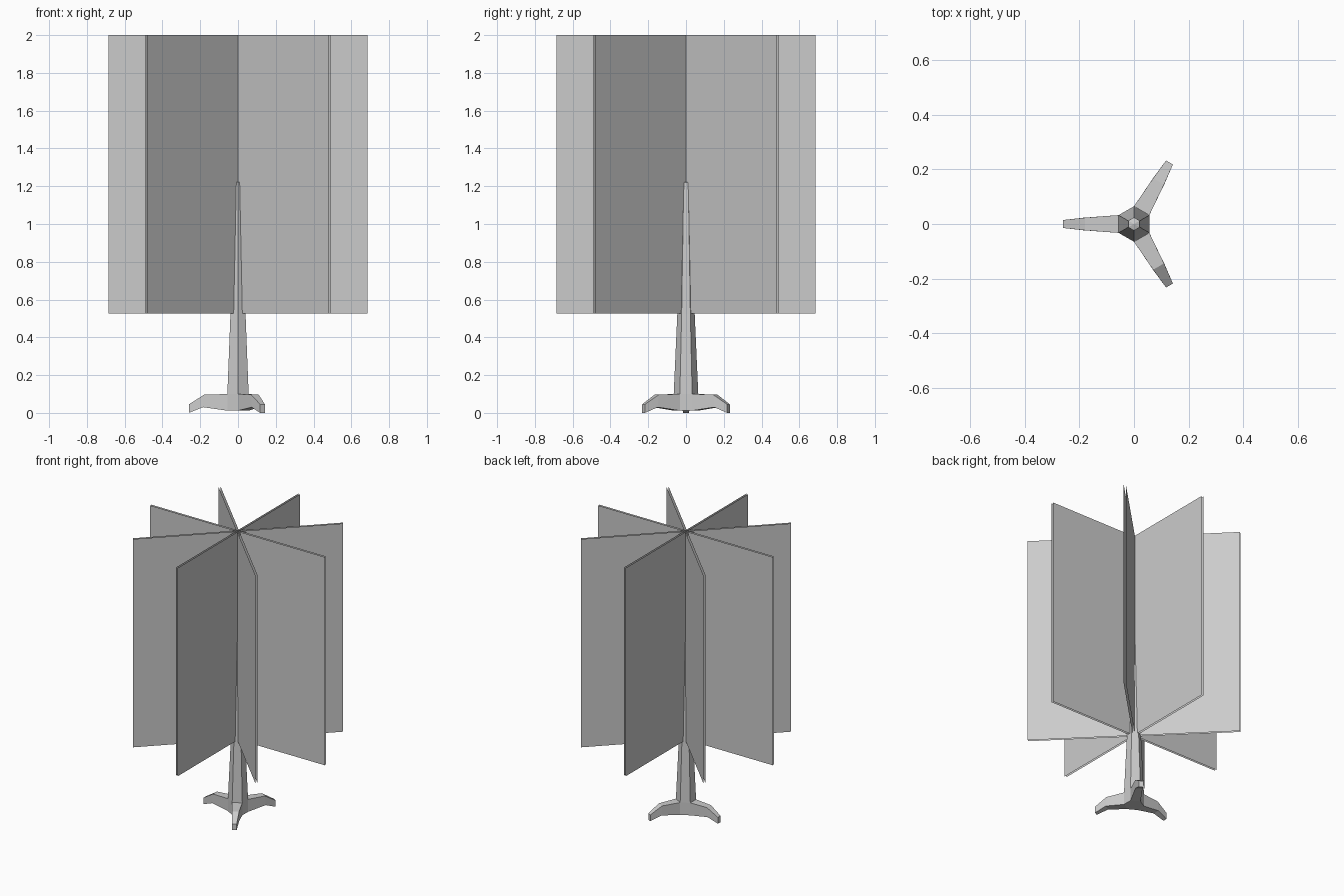
import bpy
from math import cos, sin, pi, radians

if "Cube" in bpy.data.objects:
    bpy.data.objects.remove(bpy.data.objects["Cube"])

def make(name, verts, faces):
    me = bpy.data.meshes.new(name)
    me.from_pydata(verts, [], faces)
    me.update()
    ob = bpy.data.objects.new(name, me)
    bpy.context.collection.objects.link(ob)
    return ob

# Trunk with three spreading roots: hexagonal rings, roots leave alternate sides
RINGS = [(0.012, 0.065), (0.10, 0.065), (0.525, 0.046), (1.22, 0.024)]
verts, faces = [], []
for z, r in RINGS:
    for i in range(6):
        a = radians(30 + 60 * i)
        verts.append((r * cos(a), r * sin(a), z))
for k in range(len(RINGS) - 1):
    for i in range(6):
        if k == 0 and i in (0, 2, 4):
            continue  # root openings
        j = (i + 1) % 6
        faces.append((6 * k + i, 6 * k + j, 6 * k + 6 + j, 6 * k + 6 + i))
verts.append((0, 0, 1.227))
top = 6 * (len(RINGS) - 1)
faces += [(top + i, top + (i + 1) % 6, len(verts) - 1) for i in range(6)]
faces.append(tuple(reversed(range(6))))

# Root sections: bottom radius, bottom z, top radius, top z, half width
SECTIONS = [(0.185, 0.03, 0.18, 0.096, 0.023), (0.26, 0.0, 0.26, 0.045, 0.0145)]
for i in (0, 2, 4):
    a = radians(60 + 60 * i)
    j = (i + 1) % 6
    prev = (i, j, 6 + j, 6 + i)
    for rb, zb, rt, zt, w in SECTIONS:
        n = len(verts)
        for r, s, z in ((rb, -w, zb), (rb, w, zb), (rt, w, zt), (rt, -w, zt)):
            verts.append((r * cos(a) - s * sin(a), r * sin(a) + s * cos(a), z))
        cur = (n, n + 1, n + 2, n + 3)
        for e in range(4):
            f = (e + 1) % 4
            faces.append((prev[e], cur[e], cur[f], prev[f]))
        prev = cur
    faces.append(prev)
make("trunk", verts, faces)

# Foliage: four crossing cards, each a pair of back-to-back sheets
R, Z0, Z1, GAP = 0.685, 0.525, 2.0, 0.007
for k in range(4):
    a = k * pi / 4
    verts, faces = [], []
    for side in (1, -1):
        n = len(verts)
        for u, z in ((R, Z0), (-R, Z0), (-R, Z1), (R, Z1)):
            u *= side
            verts.append((u * cos(a) - side * GAP * sin(a),
                          u * sin(a) + side * GAP * cos(a), z))
        faces.append((n, n + 1, n + 2, n + 3))
    make(f"foliage_card_{k + 1}", verts, faces)
